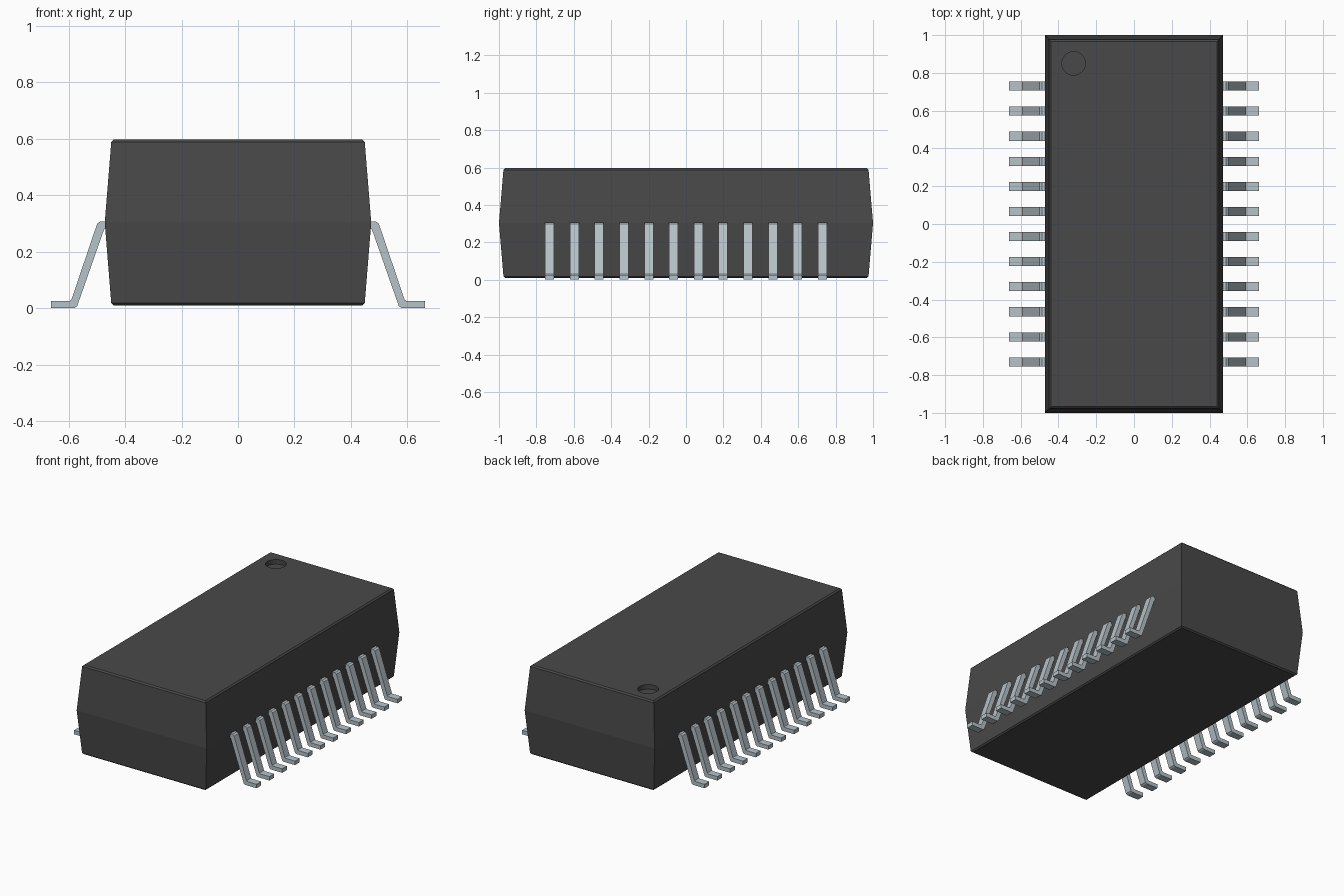
import bpy, bmesh, math

cube = bpy.data.objects.get("Cube")
if cube:
    bpy.data.objects.remove(cube, do_unlink=True)


def material(name, rgb):
    m = bpy.data.materials.new(name)
    m.use_nodes = True
    m.diffuse_color = (*rgb, 1)
    m.node_tree.nodes["Principled BSDF"].inputs["Base Color"].default_value = (*rgb, 1)
    return m


def make_object(name, bm, mat):
    bmesh.ops.recalc_face_normals(bm, faces=bm.faces)
    mesh = bpy.data.meshes.new(name)
    bm.to_mesh(mesh)
    bm.free()
    mesh.materials.append(mat)
    obj = bpy.data.objects.new(name, mesh)
    bpy.context.collection.objects.link(obj)
    return obj


black = material("black plastic", (0.066, 0.066, 0.066))
metal = material("tinned metal", (0.47, 0.54, 0.58))

# Body: rectangular sections stacked in z, widest at the mid seam, with eased rims
sections = [(0.440, 0.967, 0.010), (0.449, 0.976, 0.018), (0.472, 1.0, 0.303),
            (0.449, 0.976, 0.588), (0.440, 0.967, 0.597)]
bm = bmesh.new()
rings = [[bm.verts.new((sx * x, sy * y, z))
          for sx, sy in ((-1, -1), (1, -1), (1, 1), (-1, 1))] for x, y, z in sections]
for low, high in zip(rings, rings[1:]):
    for i in range(4):
        j = (i + 1) % 4
        bm.faces.new((low[i], low[j], high[j], high[i]))
bm.faces.new(rings[0])
bm.faces.new(rings[-1])
body = make_object("body", bm, black)

# Round orientation dimple sunk into the top
bm = bmesh.new()
bmesh.ops.create_cone(bm, cap_ends=True, segments=40, radius1=0.062, radius2=0.062, depth=0.1)
bmesh.ops.translate(bm, verts=bm.verts, vec=(-0.32, 0.85, 0.617))
cutter = make_object("dimple_cutter", bm, black)
cutter.hide_render = True
cutter.hide_set(True)
cut = body.modifiers.new("dimple", 'BOOLEAN')
cut.operation = 'DIFFERENCE'
cut.solver = 'EXACT'
cut.object = cutter

# Gull-wing leads: one extruded side profile, repeated along y and mirrored in x
COUNT, FIRST, WIDTH = 12, -0.73, 0.048
profile = [(0.44, 0.281), (0.470, 0.281), (0.475, 0.277), (0.570, 0.006), (0.580, 0.0),
           (0.663, 0.0), (0.663, 0.026), (0.596, 0.026), (0.590, 0.030), (0.499, 0.299),
           (0.488, 0.307), (0.44, 0.307)]
bm = bmesh.new()
face = bm.faces.new([bm.verts.new((x, FIRST - WIDTH / 2, z)) for x, z in profile])
ext = bmesh.ops.extrude_face_region(bm, geom=[face])
bmesh.ops.translate(bm, vec=(0, WIDTH, 0),
                    verts=[v for v in ext["geom"] if isinstance(v, bmesh.types.BMVert)])
leads = make_object("leads", bm, metal)
row = leads.modifiers.new("row", 'ARRAY')
row.count = COUNT
row.use_relative_offset = False
row.use_constant_offset = True
row.constant_offset_displace = (0, -2 * FIRST / (COUNT - 1), 0)
leads.modifiers.new("both sides", 'MIRROR').use_axis = (True, False, False)
